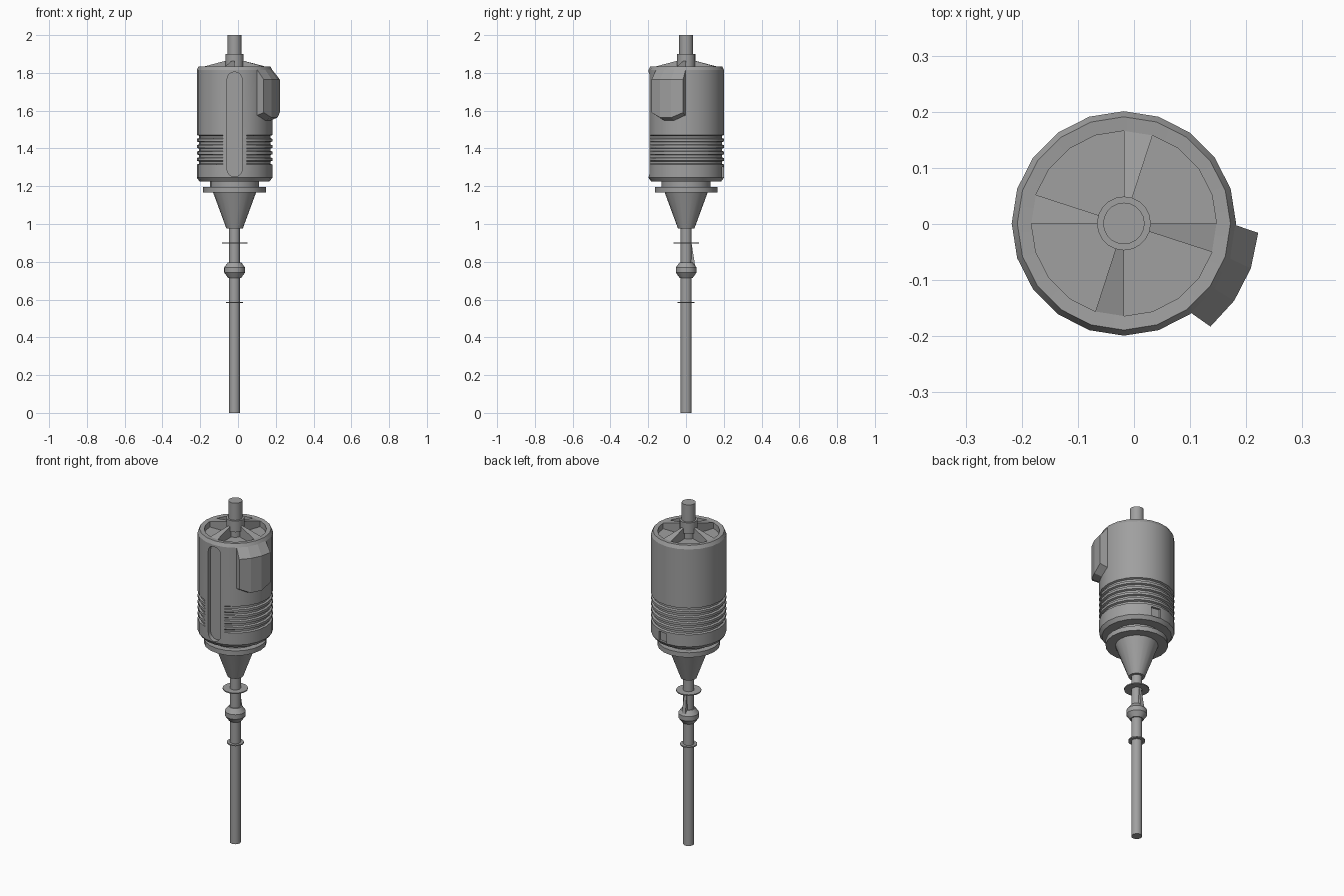
import bpy, bmesh
from math import sin, cos, pi, radians
from mathutils import Matrix

if "Cube" in bpy.data.objects:
    bpy.data.objects.remove(bpy.data.objects["Cube"])

SIDES = 20
CX, CY = -0.018, 0.001          # main axis of the tool

metal = bpy.data.materials.new("grey_metal")
metal.use_nodes = True
GREY = (0.35, 0.35, 0.35, 1)
metal.diffuse_color = GREY
metal.node_tree.nodes["Principled BSDF"].inputs["Base Color"].default_value = GREY


def finish(name, bm):
    """Turn a bmesh around the axis into a named object."""
    bmesh.ops.recalc_face_normals(bm, faces=bm.faces)
    mesh = bpy.data.meshes.new(name)
    bm.to_mesh(mesh)
    bm.free()
    obj = bpy.data.objects.new(name, mesh)
    obj.location = (CX, CY, 0)
    mesh.materials.append(metal)
    bpy.context.collection.objects.link(obj)
    return obj


def smooth(obj):
    bpy.ops.object.select_all(action='DESELECT')
    obj.select_set(True)
    bpy.context.view_layer.objects.active = obj
    bpy.ops.object.shade_smooth_by_angle(angle=radians(25))


def loft(name, rings):
    """Skin closed rings of points and cap both ends."""
    bm = bmesh.new()
    loops = [[bm.verts.new(p) for p in ring] for ring in rings]
    for a, b in zip(loops, loops[1:]):
        n = len(a)
        for i in range(n):
            j = (i + 1) % n
            bm.faces.new((a[i], a[j], b[j], b[i]))
    bm.faces.new(loops[0])
    bm.faces.new(loops[-1])
    return finish(name, bm)


def polar(r, deg, z):
    return (r * cos(radians(deg)), r * sin(radians(deg)), z)


def lathe(name, profile):
    """Profile of (radius, height, plain radius on the front strip)."""
    rings = []
    for p in profile:
        ring = []
        for i in range(SIDES):
            front = i in (14, 15, 16)
            ring.append(polar(p[-1] if front and len(p) > 2 else p[0],
                              i * 360 / SIDES, p[1]))
        rings.append(ring)
    return loft(name, rings)


def cut(obj, cutter):
    mod = obj.modifiers.new("cut", 'BOOLEAN')
    mod.operation = 'DIFFERENCE'
    mod.solver = 'EXACT'
    mod.object = cutter
    bpy.context.view_layer.objects.active = obj
    bpy.ops.object.modifier_apply(modifier=mod.name)
    bpy.data.objects.remove(cutter)


# Motor body with cooling grooves that fade out on the front strip
R = 0.2
profile = [(0.185, 1.225), (R, 1.245)]
for k in range(5):
    z = 1.325 + 0.034 * k
    profile += [(R, z - 0.01), (R - 0.011, z - 0.006, R),
                (R - 0.011, z + 0.006, R), (R, z + 0.01)]
profile += [(R, 1.815), (0.19, 1.835), (0.165, 1.833), (0.165, 1.8)]
body = lathe("motor_body", profile)

# Round-ended slot down the front
slot = []
for y in (-0.25, -0.172):
    ring = []
    for centre, start in ((1.765, 0), (1.29, pi)):
        for i in range(9):
            a = start + i * pi / 8
            ring.append((0.04 * cos(a), y, centre + 0.04 * sin(a)))
    slot.append(ring)
cut(body, loft("slot_cutter", slot))

# Shallow rectangular recess low on the back
bm = bmesh.new()
bmesh.ops.create_cube(bm, size=1, matrix=Matrix.Rotation(radians(81), 4, 'Z')
                      @ Matrix.Translation((0.21, 0, 1.275))
                      @ Matrix.Diagonal((0.05, 0.056, 0.055, 1)))
cut(body, finish("recess_cutter", bm))
smooth(body)

# Four sloping spokes in the top recess
for k in range(4):
    a0, a1 = 72 + 90 * k, 90 + 90 * k
    rings = []
    for r, top in ((0.04, 1.866), (0.165, 1.833)):
        rings.append([polar(r, a0, 1.795), polar(r, a1, 1.795),
                      polar(r, a1, top), polar(r, a0, top)])
    loft("top_spoke_%d" % (k + 1), rings)

# Faceted switch housing on the left front
rings = []
for az_in, az_out, low in ((0, -4, 1.575), (-18, -19.5, 1.548),
                           (-36, -35, 1.548), (-54, -50, 1.575)):
    rings.append([polar(0.19, az_in, low - 0.003), polar(0.24, az_out, low + 0.015),
                  polar(0.24, az_out, 1.765), polar(0.19, az_in, 1.828)])
loft("switch_housing", rings)

# Turned parts along the axis, from top to bottom
turned = {
    "top_shaft": [(0.037, 1.795), (0.037, 2.0)],
    "top_collar": [(0.048, 1.835), (0.048, 1.9)],
    "neck": [(0.13, 1.18), (0.13, 1.23)],
    "flange": [(0.166, 1.167), (0.166, 1.195)],
    "nose_cone": [(0.043, 0.975), (0.115, 1.17)],
    "spindle": [(0.029, 0.0), (0.029, 0.98)],
    "guard_disc": [(0.067, 0.897), (0.067, 0.903)],
    "ball_joint": [(0.035, 0.715), (0.055, 0.743), (0.055, 0.77), (0.035, 0.797)],
    "stop_ring": [(0.045, 0.581), (0.045, 0.588)],
}
for name, prof in turned.items():
    smooth(lathe(name, prof))

# Tapered lever between guard disc and ball joint, at the back
rings = []
for z, w, y in ((0.775, 0.012, 0.048), (0.9, 0.007, 0.028)):
    rings.append([(-w, 0.01, z), (w, 0.01, z), (w, y, z), (-w, y, z)])
loft("release_lever", rings)
